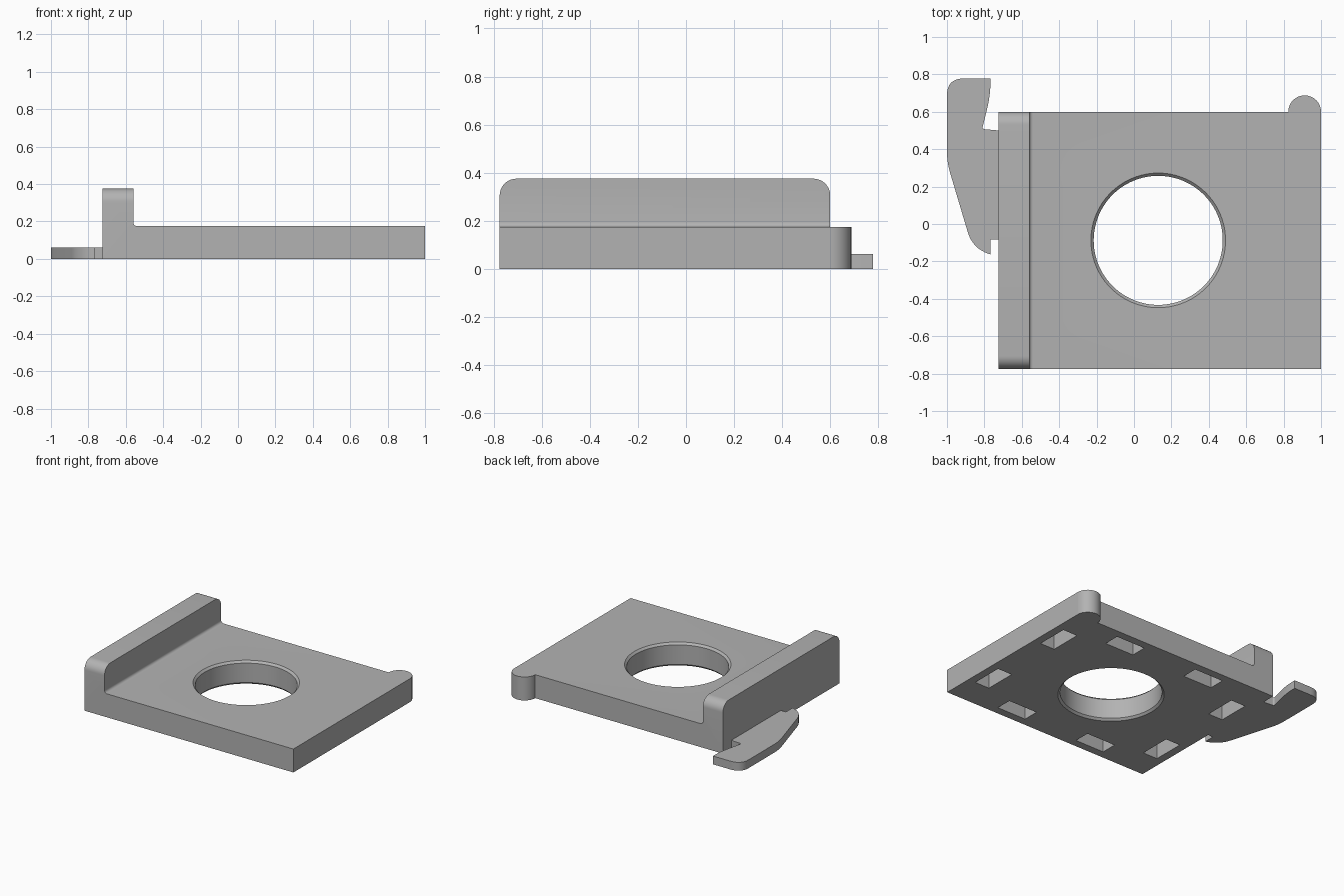
import bpy, bmesh, math
from mathutils import Matrix, Vector

cube = bpy.data.objects.get("Cube")
if cube:
    bpy.data.objects.remove(cube, do_unlink=True)

grey = bpy.data.materials.new("plain grey")
grey.use_nodes = True
colour = (0.45, 0.45, 0.45, 1)
grey.diffuse_color = colour
grey.node_tree.nodes["Principled BSDF"].inputs["Base Color"].default_value = colour

X0, X1, Y0, Y1 = -0.725, 1.0, -0.775, 0.6    # plate footprint
TOP, WALL_TOP, WALL_X = 0.175, 0.375, -0.56  # plate height, wall height, wall inner face
CX, CY = (X0 + X1) / 2, (Y0 + Y1) / 2


def finish(bm, name):
    bmesh.ops.recalc_face_normals(bm, faces=bm.faces)
    mesh = bpy.data.meshes.new(name)
    bm.to_mesh(mesh)
    bm.free()
    obj = bpy.data.objects.new(name, mesh)
    bpy.context.collection.objects.link(obj)
    mesh.materials.append(grey)
    return obj


def prism(points, offset):
    bm = bmesh.new()
    face = bm.faces.new([bm.verts.new(p) for p in points])
    out = bmesh.ops.extrude_face_region(bm, geom=[face])
    verts = [g for g in out["geom"] if isinstance(g, bmesh.types.BMVert)]
    bmesh.ops.translate(bm, verts=verts, vec=offset)
    return bm


def rounded(corners, steps=8):
    """Outline from (x, y, cut) corners, each cut replaced by a smooth curve."""
    result = []
    for i, (x, y, cut) in enumerate(corners):
        p = Vector((x, y, 0))
        if not cut:
            result.append(p)
            continue
        prev = Vector((*corners[i - 1][:2], 0))
        nxt = Vector((*corners[(i + 1) % len(corners)][:2], 0))
        a = p + (prev - p).normalized() * cut
        b = p + (nxt - p).normalized() * cut
        for k in range(steps + 1):
            t = k / steps
            result.append(a * (1 - t) ** 2 + p * 2 * t * (1 - t) + b * t * t)
    return result


def smooth(obj):
    bpy.ops.object.select_all(action="DESELECT")
    obj.select_set(True)
    bpy.context.view_layer.objects.active = obj
    bpy.ops.object.shade_smooth_by_angle(angle=math.radians(30))


# Plate with upright side wall, extruded from its L-shaped section
section = [(X0, 0), (X1, 0), (X1, TOP), (WALL_X, TOP), (WALL_X, WALL_TOP), (X0, WALL_TOP)]
bm = prism([(x, Y0, z) for x, z in section], (0, Y1 - Y0, 0))


def edges_at(test):
    return [e for e in bm.edges if test((e.verts[0].co + e.verts[1].co) / 2)]


# Rounded upper ends of the wall, then the small fillet at its foot
ends = edges_at(lambda m: m.z > WALL_TOP - 0.01 and abs(m.y - CY) > 0.6)
bmesh.ops.bevel(bm, geom=ends, offset=0.07, segments=10, profile=0.5, affect="EDGES")
foot = edges_at(lambda m: abs(m.x - WALL_X) < 0.001 and abs(m.z - TOP) < 0.001)
bmesh.ops.bevel(bm, geom=foot, offset=0.02, segments=5, profile=0.5, affect="EDGES")
plate = finish(bm, "plate_with_wall")

# Cutter for the round hole, chamfered at both mouths
bm = bmesh.new()
N = 96
rings = []
for r, z in [(0.375, -0.015), (0.345, 0.015), (0.345, 0.16), (0.375, 0.19)]:
    rings.append([bm.verts.new((CX - 0.008 + r * math.cos(math.tau * i / N),
                                CY + r * math.sin(math.tau * i / N), z)) for i in range(N)])
for low, high in zip(rings, rings[1:]):
    for i in range(N):
        j = (i + 1) % N
        bm.faces.new((low[i], low[j], high[j], high[i]))
bm.faces.new(rings[0])
bm.faces.new(rings[-1])

# Cutters for the eight pockets in the underside, two along each side
DEPTH, LONG, SHORT, INSET = 0.14, 0.24, 0.12, 0.12
step_x, step_y = (X1 - X0) / 5, (Y1 - Y0) / 4
half_x, half_y = (X1 - X0) / 2 - INSET, (Y1 - Y0) / 2 - INSET
for sx in (-1, 1):
    for sy in (-1, 1):
        for dx, dy, w, d in ((half_x, step_y, SHORT, LONG), (step_x, half_y, LONG, SHORT)):
            place = Matrix.Translation((CX + sx * dx, CY + sy * dy, 0))
            bmesh.ops.create_cube(bm, size=1, matrix=place @ Matrix.Diagonal((w, d, 2 * DEPTH, 1)))
cutter = finish(bm, "hole_and_pocket_cutter")
cutter.hide_render = True

cut = plate.modifiers.new("cut", "BOOLEAN")
cut.operation = "DIFFERENCE"
cut.solver = "EXACT"
cut.object = cutter
bpy.context.view_layer.objects.active = plate
bpy.ops.object.modifier_apply(modifier=cut.name)
bpy.data.objects.remove(cutter, do_unlink=True)
smooth(plate)

# Rounded lug on the back edge
R = 0.0875
lug = [(X1 - R + R * math.cos(math.pi * i / 24), Y1 + R * math.sin(math.pi * i / 24), 0)
       for i in range(25)]
smooth(finish(prism(lug, (0, 0, TOP)), "back_lug"))

# Thin hooked clip beside the wall
clip = [(-0.767, 0.778, 0), (-1, 0.778, 0.09), (-1, 0.33, 0.06), (-0.863, -0.13, 0.09),
        (-0.767, -0.163, 0), (-0.767, -0.083, 0), (X0, -0.083, 0), (X0, 0.5, 0),
        (-0.812, 0.508, 0.015), (-0.767, 0.69, 0.08)]
smooth(finish(prism(rounded(clip), (0, 0, 0.062)), "side_clip"))
